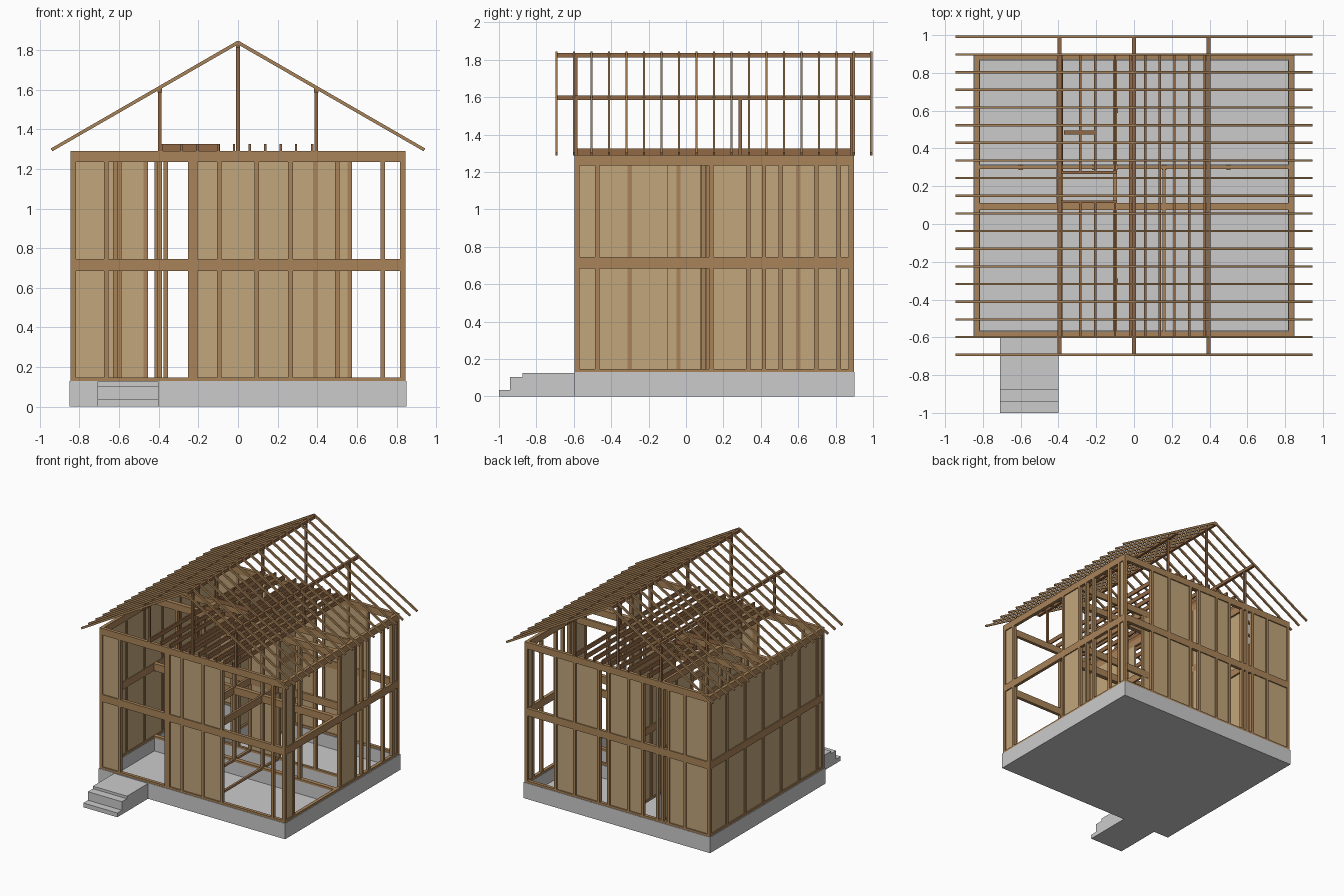
import bpy, bmesh

if "Cube" in bpy.data.objects:
    bpy.data.objects.remove(bpy.data.objects["Cube"])


def mat(name, r, g, b):
    m = bpy.data.materials.new(name)
    m.diffuse_color = (r, g, b, 1)
    m.use_nodes = True
    m.node_tree.nodes["Principled BSDF"].inputs["Base Color"].default_value = m.diffuse_color
    return m


WOOD = mat("timber", 0.40, 0.23, 0.10)
DARK = mat("dark_timber", 0.29, 0.14, 0.06)
BOARD = mat("panel_board", 0.54, 0.38, 0.20)


def finish(name, bm, material=None):
    bmesh.ops.recalc_face_normals(bm, faces=bm.faces)
    me = bpy.data.meshes.new(name)
    bm.to_mesh(me)
    bm.free()
    ob = bpy.data.objects.new(name, me)
    bpy.context.collection.objects.link(ob)
    if material:
        me.materials.append(material)
    return ob


def boxes(name, items, material=None):
    """One object from boxes given as (x0, x1, y0, y1, z0, z1)."""
    bm = bmesh.new()
    for x0, x1, y0, y1, z0, z1 in items:
        vs = bmesh.ops.create_cube(bm, size=1)["verts"]
        for v in vs:
            v.co = (x1 if v.co.x > 0 else x0, y1 if v.co.y > 0 else y0, z1 if v.co.z > 0 else z0)
    return finish(name, bm, material)


def prism(bm, prof, axis, a, b):
    """Extrude a 2D profile along x (profile y,z) or y (profile x,z)."""
    put = (lambda p, t: (t, p[0], p[1])) if axis == "x" else (lambda p, t: (p[0], t, p[1]))
    f = bm.faces.new([bm.verts.new(put(p, a)) for p in prof])
    new = bmesh.ops.extrude_face_region(bm, geom=[f])["geom"]
    d = (b - a, 0, 0) if axis == "x" else (0, b - a, 0)
    bmesh.ops.translate(bm, verts=[e for e in new if isinstance(e, bmesh.types.BMVert)], vec=d)


# foundation: slab, perimeter stem walls and inner strips
X, Y0, Y1, FZ = 0.85, -0.60, 0.90, 0.13
boxes("foundation_slab", [(-X, X, Y0, Y1, 0, 0.025)])
boxes("foundation_walls", [
    (-X, X, Y0, Y0 + 0.035, 0.02, FZ), (-X, X, Y1 - 0.035, Y1, 0.02, FZ),
    (-X, -X + 0.035, Y0, Y1, 0.02, FZ), (X - 0.035, X, Y0, Y1, 0.02, FZ),
    (-0.82, 0.82, 0.075, 0.11, 0.02, FZ), (-0.82, 0.82, 0.29, 0.315, 0.02, FZ),
    (-0.41, -0.375, 0.3, 0.88, 0.02, FZ)])

# entrance steps
bm = bmesh.new()
prism(bm, [(-0.6, 0), (-1, 0), (-1, 0.035), (-0.94, 0.035), (-0.94, 0.105),
           (-0.875, 0.105), (-0.875, 0.126), (-0.6, 0.126)], "x", -0.71, -0.40)
finish("entrance_steps", bm)

# wall framing: plates at three levels
W, A, B = 0.845, -0.597, 0.897
LEVELS = [(0.13, 0.148), (0.685, 0.745), (1.235, 1.29)]
STOREYS = [(0.148, 0.685), (0.745, 1.235)]
T = 0.027
plates = []
for lo, hi in LEVELS:
    plates += [(-W, W, A, A + T, lo, hi), (-W, W, B - T, B, lo, hi),
               (-W, -W + T, A + T, B - T, lo, hi), (W - T, W, A + T, B - T, lo, hi),
               (-W + T, W - T, 0.075, 0.11, lo, hi),
               (-W + T, W - T, 0.29, 0.31, lo, hi),
               (-0.11, -0.09, A + T, B - T, lo, hi),
               (-0.41, -0.375, 0.11, B - T, lo, hi),
               (0.15, 0.167, A + T, 0.29, lo, hi)]
boxes("wall_plates", plates, WOOD)


def wall(name, axis, c, inner, posts, panels):
    """Studs at 'posts' and infill boards over 'panels' spans, both storeys."""
    h, st, pn = 0.0115, [], []
    lo_c, hi_c = min(c, c + inner * T), max(c, c + inner * T)
    p0, p1 = sorted((c + inner * 0.009, c + inner * 0.021))
    for z0, z1 in STOREYS:
        for p in posts:
            s = (p - h, p + h)
            st.append((*s, lo_c, hi_c, z0, z1) if axis == "x" else (lo_c, hi_c, *s, z0, z1))
        for a, b in panels:
            pn.append((a, b, p0, p1, z0, z1) if axis == "x" else (p0, p1, a, b, z0, z1))
    boxes(name + "_studs", st, WOOD)
    if pn:
        boxes(name + "_panels", pn, BOARD)


EX = W - 0.0115
wall("front_wall", "x", A, 1, [-EX, -0.665, -0.242, -0.217, -0.095, 0.095, 0.265, 0.73, EX],
     [(-EX, -0.665), (-0.23, 0.265)])
wall("back_wall", "x", B, -1,
     [-EX, -0.617, -0.466, -0.41, -0.365, -0.23, -0.1, 0.08, 0.17, 0.39, 0.563, EX],
     [(-EX, -0.46), (-0.23, 0.08), (0.17, 0.57)])
EY0, EY1 = A + 0.0115, B - 0.0115
wall("right_wall", "y", W, -1, [EY0, -0.475, 0.135, 0.333, 0.417, 0.507, 0.697, 0.817, EY1],
     [(EY0, -0.475), (0.135, 0.333), (0.817, EY1)])
wall("left_wall", "y", -W, 1, [EY0] + [-0.51 + 0.235 * i for i in range(6)] + [EY1],
     [(EY0, EY1)])
# inner partitions
wall("stair_partition", "y", -0.41, 1, [0.12, 0.3, 0.5, 0.7], [(0.5, 0.87)])
wall("middle_partition", "y", -0.111, 1, [-0.3, 0.09, 0.3, 0.6], [(-0.57, -0.1), (0.3, 0.87)])
wall("cross_partition", "x", 0.287, 1, [-0.6, -0.21, -0.1, 0.16, 0.5], [(-0.1, 0.16)])
wall("beam_partition", "x", 0.08, 1, [-0.62, -0.1, 0.16, 0.5], [])

# attic joists resting on the top plates
JZ = (1.29, 1.325)
joists = [(x - 0.006, x + 0.006, A, B, *JZ)
          for x in (-0.02, 0.06, 0.137, 0.215, 0.293, 0.375)]
for x in (-0.385, -0.285, -0.205, -0.1):
    joists += [(x - 0.006, x + 0.006, A, 0.11, *JZ),
               (x - 0.006, x + 0.006, 0.28, B, *JZ)]
joists += [(-0.39, -0.09, 0.11, 0.124, *JZ), (-0.39, -0.09, 0.266, 0.28, *JZ),
           (-0.37, -0.2, 0.475, 0.495, *JZ)]
boxes("attic_joists", joists, DARK)

# ridge beam, purlins and the posts under them
RY = (-0.695, 0.995)
boxes("ridge_and_purlins", [(-0.011, 0.011, *RY, 1.812, 1.836)] +
      [(x - 0.011, x + 0.011, *RY, 1.585, 1.61) for x in (-0.395, 0.395)], DARK)
posts = []
for y in (-0.588, 0.29, 0.885):
    posts += [(x - 0.009, x + 0.009, y - 0.009, y + 0.009, 1.29, 1.59) for x in (-0.395, 0.395)]
    if y != 0.29:
        posts.append((-0.009, 0.009, y - 0.009, y + 0.009, 1.29, 1.82))
boxes("roof_posts", posts, DARK)

# rafters, mirrored over the ridge
bm = bmesh.new()
for i in range(19):
    y = -0.692 + i * 0.0935
    for s in (-1, 1):
        prism(bm, [(0, 1.828), (s * 0.937, 1.289), (s * 0.945, 1.303), (s * 0.006, 1.845),
                   (0, 1.845)], "y", y - 0.006, y + 0.006)
finish("rafters", bm, WOOD)
